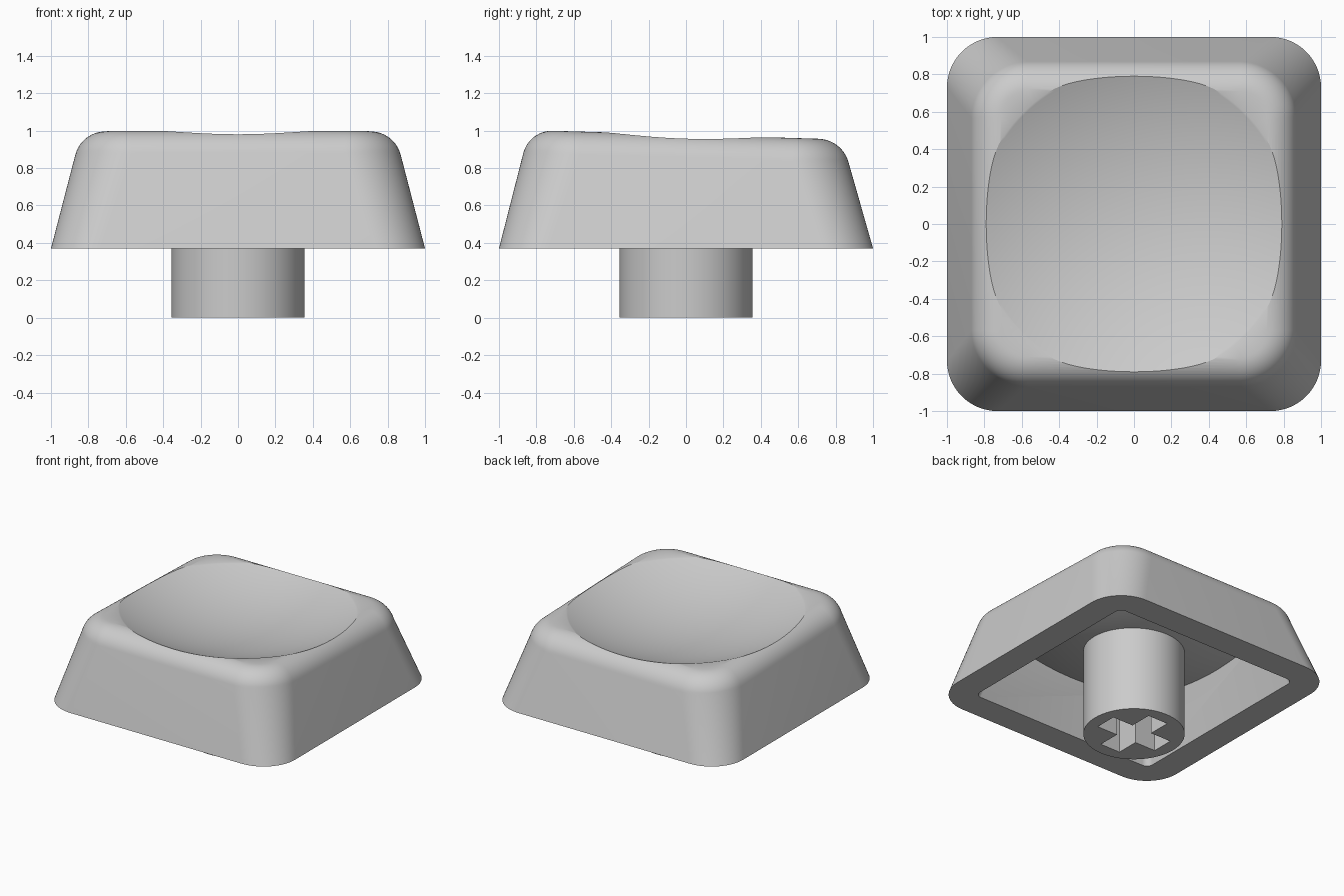
import bpy, bmesh, math

old = bpy.data.objects.get("Cube")
if old:
    bpy.data.objects.remove(old, do_unlink=True)

BASE, TOP, TILT = 0.37, 0.978, 0.03   # skirt height, mean top height, backward slope
DISH_R, RIM_R = 2.1, 0.84             # dish sphere radius, rim radius on the top plane
WALL = 0.17

grey = bpy.data.materials.new("light grey plastic")
grey.use_nodes = True
colour = (0.6, 0.6, 0.6, 1)
grey.diffuse_color = colour
grey.node_tree.nodes["Principled BSDF"].inputs["Base Color"].default_value = colour


def make_object(name, bm):
    bmesh.ops.recalc_face_normals(bm, faces=bm.faces)
    mesh = bpy.data.meshes.new(name)
    bm.to_mesh(mesh)
    bm.free()
    mesh.materials.append(grey)
    obj = bpy.data.objects.new(name, mesh)
    bpy.context.collection.objects.link(obj)
    return obj


def rounded_square(half, radius, steps=16):
    c = half - radius
    points = []
    for q, (sx, sy) in enumerate([(1, 1), (-1, 1), (-1, -1), (1, -1)]):
        for i in range(steps + 1):
            a = math.pi / 2 * (q + i / steps)
            points.append((sx * c + radius * math.cos(a), sy * c + radius * math.sin(a)))
    return points


def circle(radius, steps=128):
    return [(radius * math.cos(2 * math.pi * i / steps),
             radius * math.sin(2 * math.pi * i / steps)) for i in range(steps)]


def loft(name, sections):
    """Closed solid through (outline, height, slope) sections."""
    bm = bmesh.new()
    rings = [[bm.verts.new((x, y, z - slope * y)) for x, y in outline]
             for outline, z, slope in sections]
    for low, high in zip(rings, rings[1:]):
        for i in range(len(low)):
            j = (i + 1) % len(low)
            bm.faces.new((low[i], low[j], high[j], high[i]))
    bm.faces.new(rings[0])
    bm.faces.new(rings[-1])
    return make_object(name, bm)


def cut(target, cutter):
    mod = target.modifiers.new("cut", 'BOOLEAN')
    mod.operation, mod.solver, mod.object = 'DIFFERENCE', 'EXACT', cutter
    bpy.context.view_layer.objects.active = target
    bpy.ops.object.modifier_apply(modifier=mod.name)
    bpy.data.objects.remove(cutter, do_unlink=True)


def smooth(obj):
    bpy.ops.object.select_all(action='DESELECT')
    obj.select_set(True)
    bpy.context.view_layer.objects.active = obj
    bpy.ops.object.shade_smooth_by_angle(angle=math.radians(25))


def bowl(name, radius, lowest):
    """Spherical scoop whose lowest point is at the given height."""
    sections = []
    for i in range(33):
        r = 0.004 + 1.2 * i / 32
        sections.append((circle(r), lowest + radius - math.sqrt(radius ** 2 - r * r), TILT))
    sections.append((circle(1.2), 1.6, TILT))
    return loft(name, sections)


# Cap shell: tapered wall, rolled shoulder, flat top
fillet, draft = 0.165, math.radians(75)
shoulder = 0.71
sections = [(rounded_square(1.0, 0.27), BASE, 0)]
for i in range(15):
    a = draft * (1 - i / 14)
    half = shoulder + fillet * math.sin(a)
    inset = fillet * (math.sin(draft) - math.sin(a))
    z = TOP - fillet * (1 - math.cos(a))
    sections.append((rounded_square(half, 0.30 - inset), z, TILT))
sections.append((rounded_square(0.6, 0.1), TOP, TILT))
cap = loft("cap_shell", sections)

# Concave dish in the top
floor = TOP - (DISH_R - math.sqrt(DISH_R ** 2 - RIM_R ** 2))
cut(cap, bowl("dish_cutter", DISH_R, floor))

# Hollow underside whose ceiling follows the dish
cavity = loft("cavity_cutter", [
    (rounded_square(0.79, 0.05, 6), BASE - 0.005, 0),
    (rounded_square(0.65, 0.05, 6), 0.9, 0)])
cut(cavity, bowl("ceiling_cutter", DISH_R + WALL, floor - WALL))
cut(cap, cavity)
smooth(cap)

# Round stem with a cross socket
stem = loft("stem", [(circle(0.355), 0, 0), (circle(0.355), floor - WALL / 2, 0)])
arm, w = 0.26, 0.085
cross = []
for q in range(4):
    c, s = round(math.cos(q * math.pi / 2)), round(math.sin(q * math.pi / 2))
    cross += [(c * x - s * y, s * x + c * y) for x, y in [(arm, -w), (arm, w), (w, w)]]
cut(stem, loft("socket_cutter", [(cross, -0.1, 0), (cross, 0.5, 0)]))
smooth(stem)
